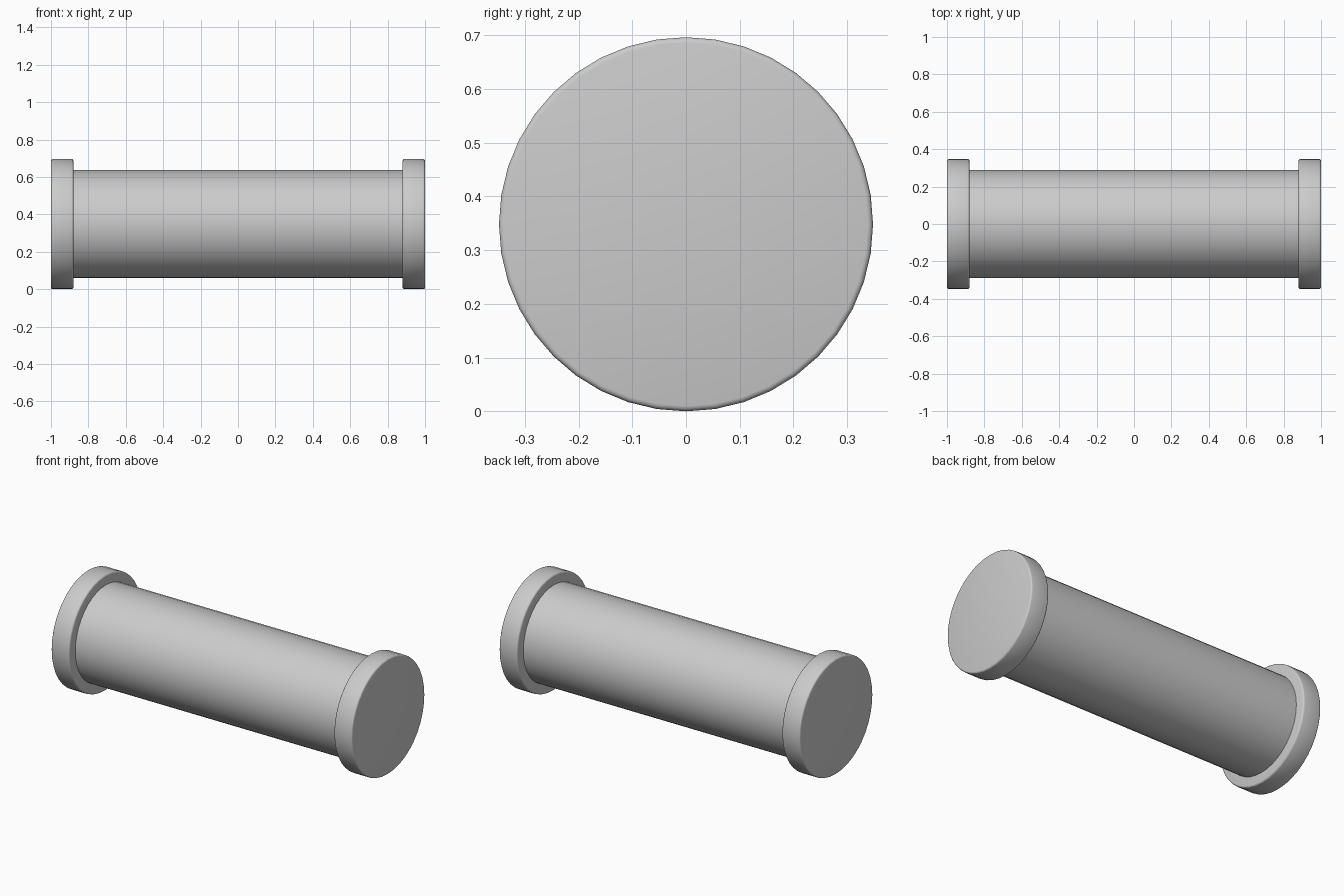
import bpy
from math import pi

if "Cube" in bpy.data.objects:
    bpy.data.objects.remove(bpy.data.objects["Cube"])

R_FLANGE, R_SHAFT = 0.348, 0.288
X_INNER = 0.88
SIDES = 40


def cylinder(name, radius, x0, x1, bevel=0.0):
    """Cylinder lying along x, resting at the flange centre height."""
    bpy.ops.mesh.primitive_cylinder_add(
        vertices=SIDES, radius=radius, depth=x1 - x0,
        location=((x0 + x1) / 2, 0, R_FLANGE), rotation=(0, pi / 2, 0))
    ob = bpy.context.object
    ob.name = name
    bpy.ops.object.transform_apply(location=False, rotation=True, scale=True)
    if bevel:
        mod = ob.modifiers.new("rounded_rim", 'BEVEL')
        mod.width = bevel
        mod.segments = 3
        mod.limit_method = 'ANGLE'
        mod.angle_limit = pi / 4
        bpy.ops.object.modifier_apply(modifier=mod.name)
    bpy.ops.object.shade_smooth_by_angle(angle=pi / 5)
    return ob


# Central shaft
cylinder("shaft", R_SHAFT, -X_INNER, X_INNER)

# End flanges with softened rims
cylinder("left_flange", R_FLANGE, -1.0, -X_INNER, 0.01)
cylinder("right_flange", R_FLANGE, X_INNER, 1.0, 0.01)
